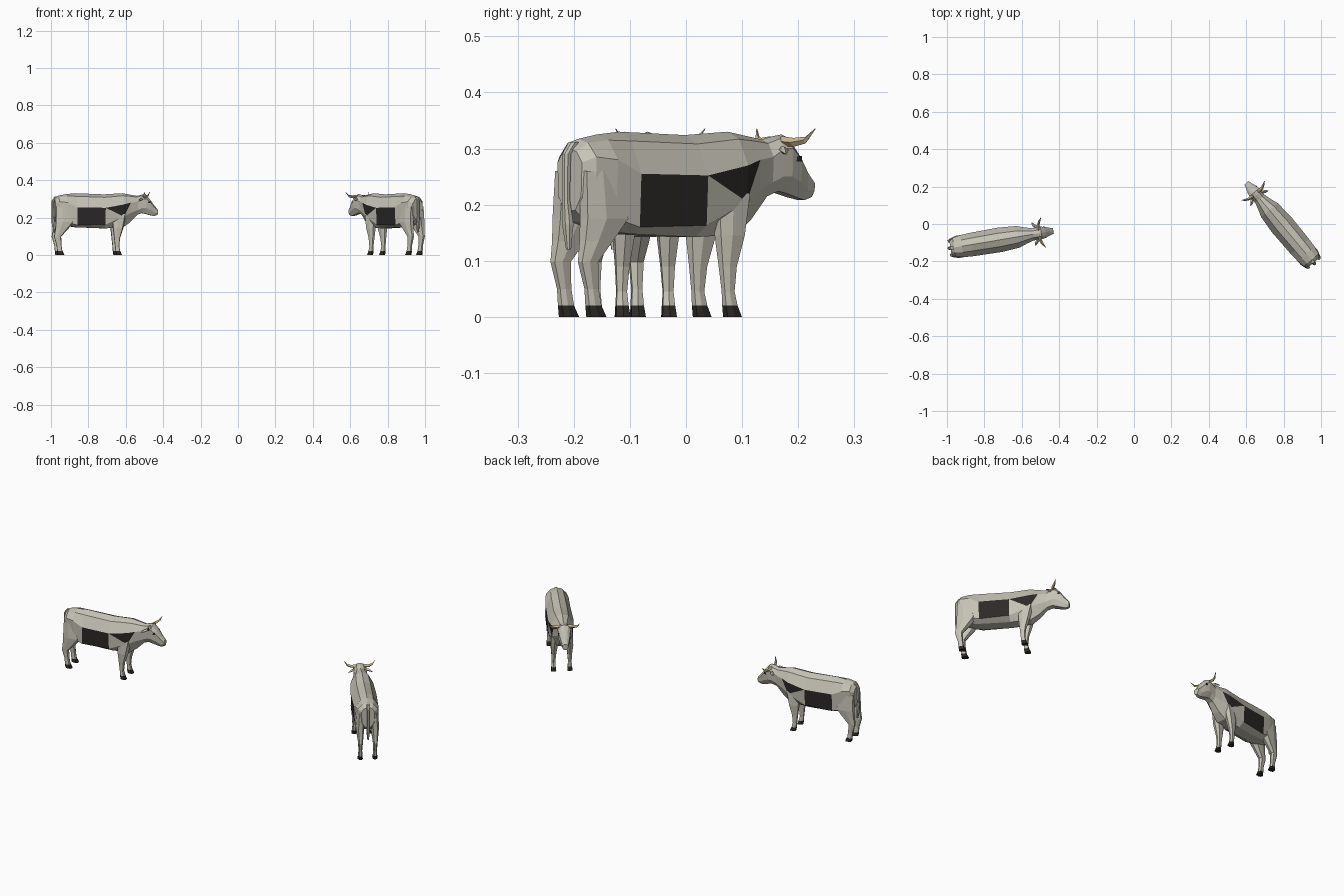
import bpy
import bmesh
from math import radians
from mathutils import Matrix, Vector

if "Cube" in bpy.data.objects:
    bpy.data.objects.remove(bpy.data.objects["Cube"])


def material(name, rgb):
    m = bpy.data.materials.new(name)
    m.diffuse_color = (*rgb, 1)
    m.use_nodes = True
    m.node_tree.nodes["Principled BSDF"].inputs["Base Color"].default_value = m.diffuse_color
    return m


HIDE = material("pale_hide", (0.56, 0.54, 0.46))
BLACK = material("black", (0.025, 0.022, 0.02))
HORN = material("horn", (0.6, 0.48, 0.28))
parts = []


def loft(bm, rings, dark=()):
    """Skin a list of closed rings; 'dark' holds ring gaps that are black."""
    vs = [[bm.verts.new(p) for p in r] for r in rings]
    n = len(vs[0])
    grid = {}
    for i in range(len(vs) - 1):
        for j in range(n):
            k = (j + 1) % n
            f = bm.faces.new((vs[i][j], vs[i][k], vs[i + 1][k], vs[i + 1][j]))
            f.material_index = 1 if i in dark else 0
            grid[i, j] = f
    bm.faces.new(vs[0])
    bm.faces.new(vs[-1]).material_index = 1 if len(vs) - 2 in dark else 0
    return vs, grid


def finish(name, bm, mats):
    bmesh.ops.recalc_face_normals(bm, faces=bm.faces)
    me = bpy.data.meshes.new(name)
    bm.to_mesh(me)
    bm.free()
    for m in mats:
        me.materials.append(m)
    parts.append((name, me))


# Body, neck and head: u forward, top, upper side, lower side, bottom, half width
SECTIONS = [
    (-.277, .300, .275, .215, .190, .034),
    (-.258, .317, .285, .200, .170, .052),
    (-.215, .325, .280, .175, .155, .060),
    (-.163, .330, .255, .160, .148, .063),
    (-.010, .324, .252, .163, .142, .066),
    (.090, .330, .270, .205, .147, .058),
    (.130, .323, .280, .225, .175, .044),
    (.170, .316, .285, .240, .215, .033),
    (.195, .322, .300, .250, .224, .034),
    (.215, .325, .300, .250, .220, .034),
    (.240, .298, .280, .240, .213, .028),
    (.262, .267, .255, .225, .208, .020),
    (.281, .245, .238, .225, .214, .015),
]


def body_ring(u, zt, zu, zl, zb, w):
    half = [(.55 * w, zt - .22 * (zt - zu)), (w, zu), (.93 * w, zl), (.45 * w, zb)]
    return ([(u, 0, zt)] + [(u, v, z) for v, z in half]
            + [(u, -v, z) for v, z in reversed(half)])


bm = bmesh.new()
vs, grid = loft(bm, [body_ring(*s) for s in SECTIONS])
# Black flank patches with a pale wedge
for j, a, b in ((2, 2, 3), (6, 7, 6)):
    grid[3, j].material_index = 1
    for i, first in ((4, True), (5, False)):
        bm.faces.remove(grid[i, j])
        A, B, C, D = vs[i][a], vs[i + 1][a], vs[i + 1][b], vs[i][b]
        tris = [((A, B, C), 1), ((A, C, D), 0)] if first else [((A, B, D), 1), ((B, C, D), 0)]
        for t, m in tris:
            bm.faces.new(t).material_index = m
finish("body", bm, [HIDE, BLACK])


# Legs and hooves: u, v, z, half length, half thickness
def leg_ring(u, v, z, a, b, side):
    pts = [(-a, -.5 * b), (-.3 * a, -b), (.7 * a, -b), (a, 0), (.7 * a, b), (-.3 * a, b), (-a, .5 * b)]
    return [(u + p, side * (v + q), z) for p, q in pts]


LEGS = {
    "hind_leg": [(-.232, .034, .260, .042, .020), (-.226, .038, .175, .050, .022),
                 (-.246, .038, .135, .033, .017), (-.266, .038, .098, .019, .012),
                 (-.258, .038, .050, .013, .009), (-.254, .038, .020, .014, .011),
                 (-.247, .038, 0, .018, .013)],
    "front_leg": [(.070, .036, .220, .038, .019), (.062, .040, .145, .028, .018),
                  (.056, .041, .090, .016, .012), (.056, .042, .045, .011, .009),
                  (.060, .042, .020, .013, .011), (.066, .042, 0, .016, .013)],
}
for name, rows in LEGS.items():
    for side, tag in ((1, "left"), (-1, "right")):
        bm = bmesh.new()
        loft(bm, [leg_ring(*r, side) for r in rows], dark=(len(rows) - 2,))
        finish(f"{tag}_{name}", bm, [HIDE, BLACK])

# Tail
bm = bmesh.new()
loft(bm, [leg_ring(u, 0, z, r, r, 1) for u, z, r in
          ((-.268, .312, .008), (-.285, .290, .007), (-.286, .210, .006),
           (-.282, .165, .009), (-.280, .120, .004))])
finish("tail", bm, [HIDE])


# Horns and ears: rings in side-facing planes
def side_ring(u, v, z, a, b):
    return [(u + a, v, z), (u, v, z + b), (u - a, v, z), (u, v, z - b)]


for side, tag in ((1, "left"), (-1, "right")):
    bm = bmesh.new()
    loft(bm, [side_ring(u, side * v, z, r, r) for u, v, z, r in
              ((.203, .015, .313, .009), (.206, .045, .311, .008),
               (.216, .066, .315, .006), (.226, .081, .335, .001))])
    finish(tag + "_horn", bm, [HORN])
    bm = bmesh.new()
    loft(bm, [side_ring(u, side * v, z, a, b) for u, v, z, a, b in
              ((.194, .025, .298, .006, .006), (.184, .045, .297, .011, .007),
               (.174, .062, .291, .002, .002))])
    finish(tag + "_ear", bm, [HIDE])
    # Eye
    bm = bmesh.new()
    bmesh.ops.create_cube(bm, size=1, matrix=Matrix.Translation((.231, side * .028, .282))
                          @ Matrix.Diagonal((.012, .006, .010, 1)))
    finish(tag + "_eye", bm, [BLACK])

# Two placed cows sharing the same meshes
for n, (x, y, heading) in enumerate(((-.708, -.083, 9.5), (.782, .005, 130)), 1):
    place = Matrix.Translation(Vector((x, y, 0))) @ Matrix.Rotation(radians(heading), 4, 'Z')
    for name, me in parts:
        ob = bpy.data.objects.new(f"cow_{n}_{name}", me)
        ob.matrix_world = place
        bpy.context.collection.objects.link(ob)
